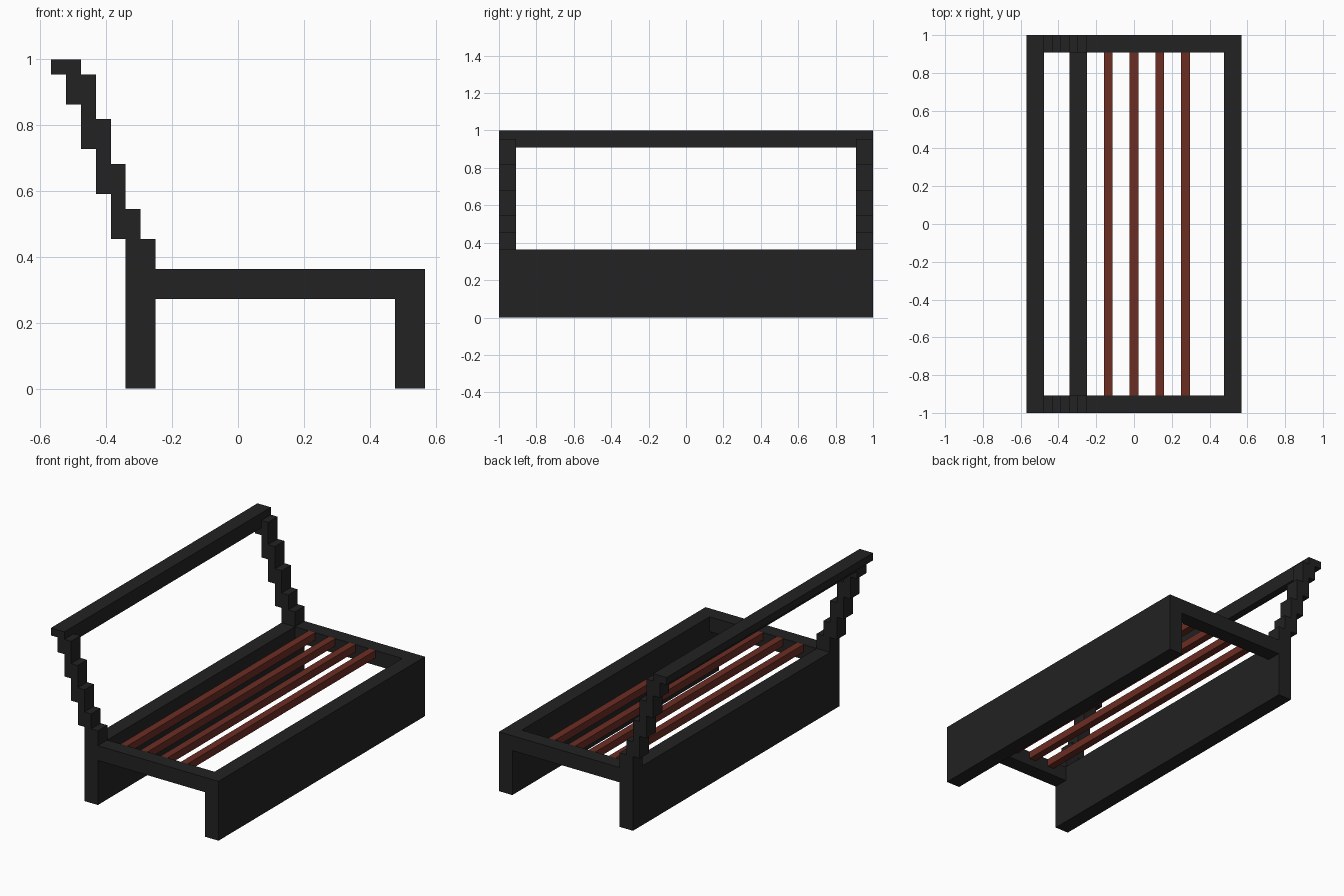
import bpy
import bmesh

if "Cube" in bpy.data.objects:
    bpy.data.objects.remove(bpy.data.objects["Cube"])

U = 1 / 22  # building module: every part is a multiple of this


def material(name, rgb):
    m = bpy.data.materials.new(name)
    m.diffuse_color = (*rgb, 1)
    m.use_nodes = True
    m.node_tree.nodes["Principled BSDF"].inputs["Base Color"].default_value = m.diffuse_color
    return m


BLACK = material("charcoal", (0.016, 0.016, 0.016))
RED = material("red_brown_wood", (0.15, 0.026, 0.017))


def finish(name, bm, mat):
    bmesh.ops.recalc_face_normals(bm, faces=bm.faces)
    me = bpy.data.meshes.new(name)
    bm.to_mesh(me)
    bm.free()
    me.materials.append(mat)
    ob = bpy.data.objects.new(name, me)
    bpy.context.collection.objects.link(ob)
    return ob


def extrude_profile(name, pts, y0, y1, mat):
    """Extrude an x/z outline (in modules) along y."""
    bm = bmesh.new()
    face = bm.faces.new([bm.verts.new((x * U, y0 * U, z * U)) for x, z in pts])
    out = bmesh.ops.extrude_face_region(bm, geom=[face])
    verts = [v for v in out["geom"] if isinstance(v, bmesh.types.BMVert)]
    bmesh.ops.translate(bm, verts=verts, vec=(0, (y1 - y0) * U, 0))
    return finish(name, bm, mat)


def box(name, x0, x1, y0, y1, z0, z1, mat):
    return extrude_profile(name, [(x0, z0), (x1, z0), (x1, z1), (x0, z1)], y0, y1, mat)


# Long boards that serve as legs
box("front_board", 10.5, 12.5, -22, 22, 0, 8, BLACK)
box("back_board", -7.5, -5.5, -20, 20, 0, 8, BLACK)

# Stepped back post outline: left side going down, right side going up
left = [(-11.5, 21, 19), (-10.5, 19, 16), (-9.5, 16, 13), (-8.5, 13, 10), (-7.5, 10, 0)]
right = [(-5.5, 0, 10), (-6.5, 10, 12), (-7.5, 12, 15), (-8.5, 15, 18), (-9.5, 18, 21)]
outline = [(x, z) for x, a, b in left + right for z in (a, b)]

# Posts and side rails at both ends
for side, y0, y1 in (("near", -22, -20), ("far", 20, 22)):
    extrude_profile(side + "_back_post", outline, y0, y1, BLACK)
    box(side + "_side_rail", -5.5, 10.5, y0, y1, 6, 8, BLACK)

# Top rail with a narrower lip under it
box("top_rail", -12.5, -10.5, -22, 22, 21, 22, BLACK)
box("top_rail_lip", -11.5, -10.5, -20, 20, 20, 21, BLACK)

# Seat slats
for i in range(4):
    x = -3.5 + 3 * i
    box(f"seat_slat_{i + 1}", x, x + 1, -20, 20, 7, 8, RED)
